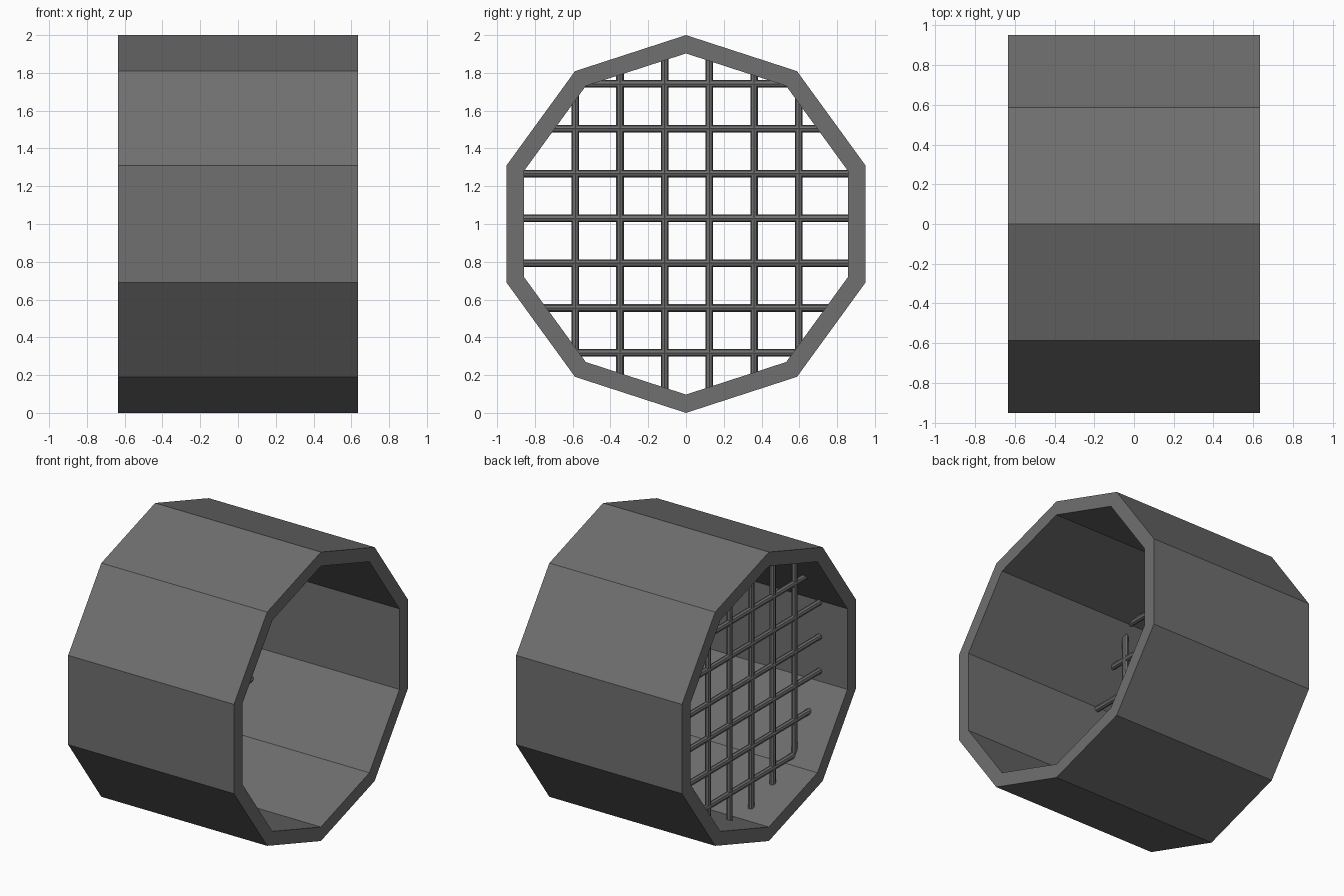
import bpy, bmesh, math
from mathutils import Matrix, Vector

if "Cube" in bpy.data.objects:
    bpy.data.objects.remove(bpy.data.objects["Cube"])

SIDES, R_OUT, R_IN, HALF = 10, 1.0, 0.903, 0.635
GRATE_X, ROD_R = -0.42, 0.02

metal = bpy.data.materials.new("dark_grey_metal")
metal.diffuse_color = (0.16, 0.16, 0.16, 1)
metal.use_nodes = True
metal.node_tree.nodes["Principled BSDF"].inputs["Base Color"].default_value = metal.diffuse_color


def finish(bm, name):
    bmesh.ops.recalc_face_normals(bm, faces=bm.faces)
    mesh = bpy.data.meshes.new(name)
    bm.to_mesh(mesh)
    bm.free()
    mesh.materials.append(metal)
    obj = bpy.data.objects.new(name, mesh)
    bpy.context.collection.objects.link(obj)
    return obj


# Ten-sided pipe shell, open at both ends, lying along x
bm = bmesh.new()
rings = []
for x, r in ((-HALF, R_OUT), (HALF, R_OUT), (HALF, R_IN), (-HALF, R_IN)):
    rings.append([bm.verts.new((x, r * math.sin(2 * math.pi * i / SIDES),
                                1 + r * math.cos(2 * math.pi * i / SIDES)))
                  for i in range(SIDES)])
for k in range(4):
    a, b = rings[k], rings[(k + 1) % 4]
    for i in range(SIDES):
        j = (i + 1) % SIDES
        bm.faces.new((a[i], a[j], b[j], b[i]))
finish(bm, "pipe_shell")


def reach(origin, direction, radius):
    """Distance along direction (y, z) to the decagon of given radius."""
    apothem = radius * math.cos(math.pi / SIDES)
    best = 10.0
    for i in range(SIDES):
        t = 2 * math.pi * (i + 0.5) / SIDES
        n = Vector((math.sin(t), math.cos(t)))
        if n.dot(direction) > 1e-6:
            best = min(best, (apothem - n.dot(origin)) / n.dot(direction))
    return best


def rod(name, origin, direction):
    """Bar across the pipe, both ends buried in the wall."""
    o, d = Vector(origin), Vector(direction)
    r = (R_IN + R_OUT) / 2
    p, q = o + d * reach(o, d, r), o - d * reach(o, -d, r)
    mid, length = (p + q) / 2, (p - q).length
    rot = Matrix.Rotation(math.pi / 2, 4, 'X') if d.x else Matrix.Identity(4)
    bm = bmesh.new()
    bmesh.ops.create_cone(bm, cap_ends=True, segments=8, radius1=ROD_R,
                          radius2=ROD_R, depth=length,
                          matrix=Matrix.Translation((GRATE_X, mid.x, 1 + mid.y)) @ rot)
    finish(bm, name)


# Grate of crossing bars near the left end
for i in range(6):
    rod(f"grate_upright_{i}", (-0.586 + 0.2366 * i, 0), (0, 1))
for i in range(7):
    rod(f"grate_crossbar_{i}", (0, -0.682 + 0.2373 * i), (1, 0))
